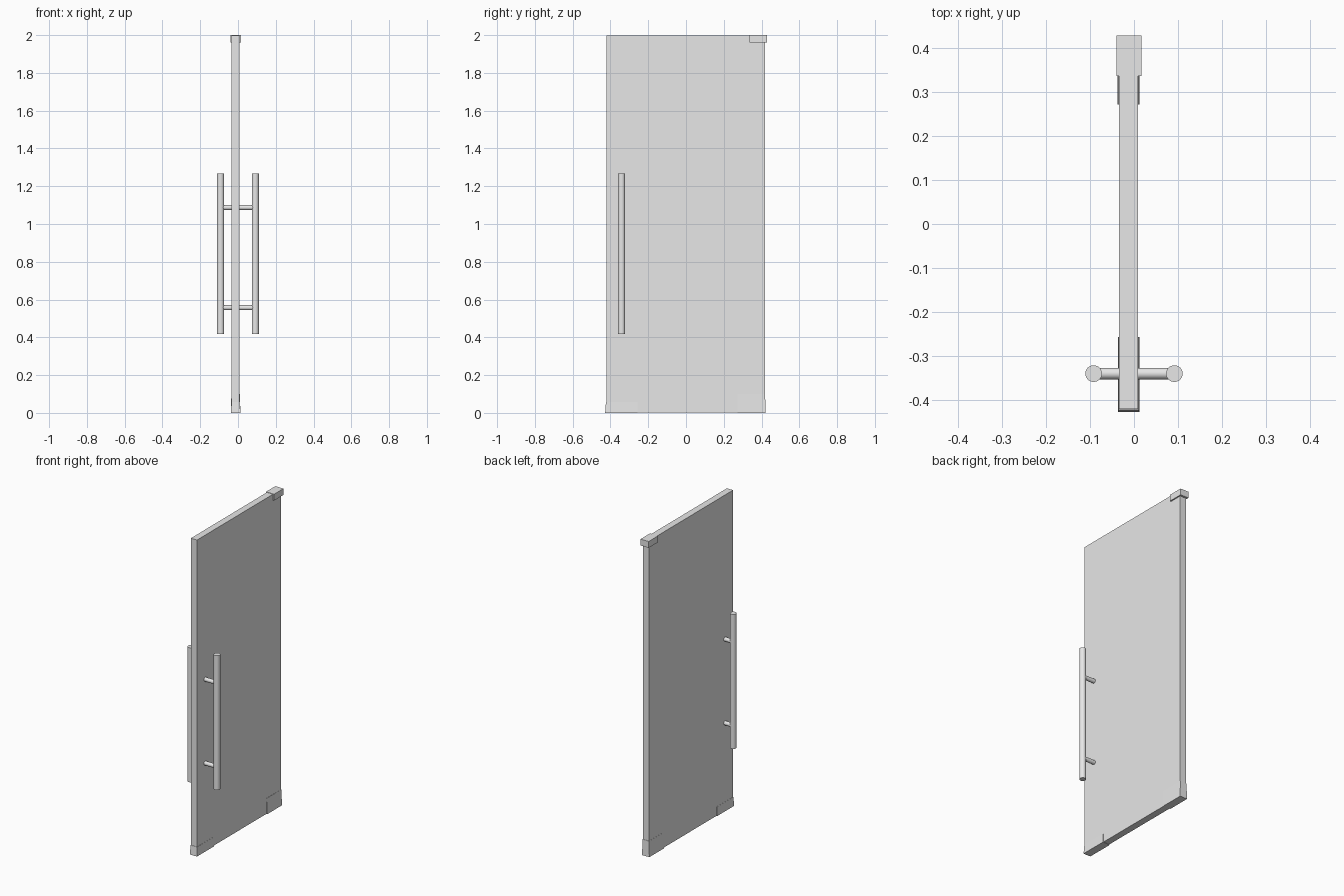
import bpy, bmesh, math
from mathutils import Matrix, Vector

cube = bpy.data.objects.get("Cube")
if cube:
    bpy.data.objects.remove(cube, do_unlink=True)

grey = bpy.data.materials.new("light_grey")
grey.use_nodes = True
grey.diffuse_color = (0.8, 0.8, 0.8, 1)
grey.node_tree.nodes["Principled BSDF"].inputs["Base Color"].default_value = (0.8, 0.8, 0.8, 1)


def finish(name, bm):
    mesh = bpy.data.meshes.new(name)
    bm.to_mesh(mesh)
    bm.free()
    mesh.materials.append(grey)
    obj = bpy.data.objects.new(name, mesh)
    bpy.context.collection.objects.link(obj)
    return obj


def block(name, low, high, top_inset=(0, 0, 0, 0)):
    """Box between two corners; top_inset pulls in -x, +x, -y, +y at the top."""
    bm = bmesh.new()
    bmesh.ops.create_cube(bm, size=1)
    left, right, front, back = top_inset
    for v in bm.verts:
        upper = v.co.z > 0
        dx = left if v.co.x < 0 else -right
        dy = front if v.co.y < 0 else -back
        v.co = Vector([high[i] if v.co[i] > 0 else low[i] for i in range(3)])
        if upper:
            v.co += Vector((dx, dy, 0))
    return finish(name, bm)


def rod(name, start, end, radius):
    start, end = Vector(start), Vector(end)
    axis = end - start
    turn = axis.to_track_quat('Z', 'Y').to_matrix().to_4x4()
    bm = bmesh.new()
    bmesh.ops.create_cone(bm, cap_ends=True, segments=24, radius1=radius,
                          radius2=radius, depth=axis.length,
                          matrix=Matrix.Translation((start + end) / 2) @ turn)
    obj = finish(name, bm)
    bpy.ops.object.select_all(action='DESELECT')
    obj.select_set(True)
    bpy.context.view_layer.objects.active = obj
    bpy.ops.object.shade_smooth_by_angle(angle=math.radians(40))


# Door leaf
block("door_panel", (-0.034, -0.422, 0.002), (0.009, 0.417, 1.998))

# Pivot and lock fittings clamped on the corners
block("top_pivot_clamp", (-0.04, 0.337, 1.96), (0.017, 0.43, 2.0))
block("bottom_pivot_clamp", (-0.038, 0.272, 0), (0.013, 0.421, 0.1),
      (0.003, 0.003, 0, 0.002))
block("bottom_lock_clamp", (-0.037, -0.428, 0), (0.013, -0.258, 0.058),
      (0.002, 0.003, 0.004, 0))

# Pull bars on both faces, joined by two standoffs through the panel
bar_x, bar_y = 0.092, -0.341
for side, x in (("left", bar_x), ("right", -bar_x)):
    rod(side + "_pull_bar", (x, bar_y, 0.417), (x, bar_y, 1.267), 0.019)
for level, z in (("lower", 0.557), ("upper", 1.087)):
    rod(level + "_standoff", (-bar_x, bar_y, z), (bar_x, bar_y, z), 0.013)
